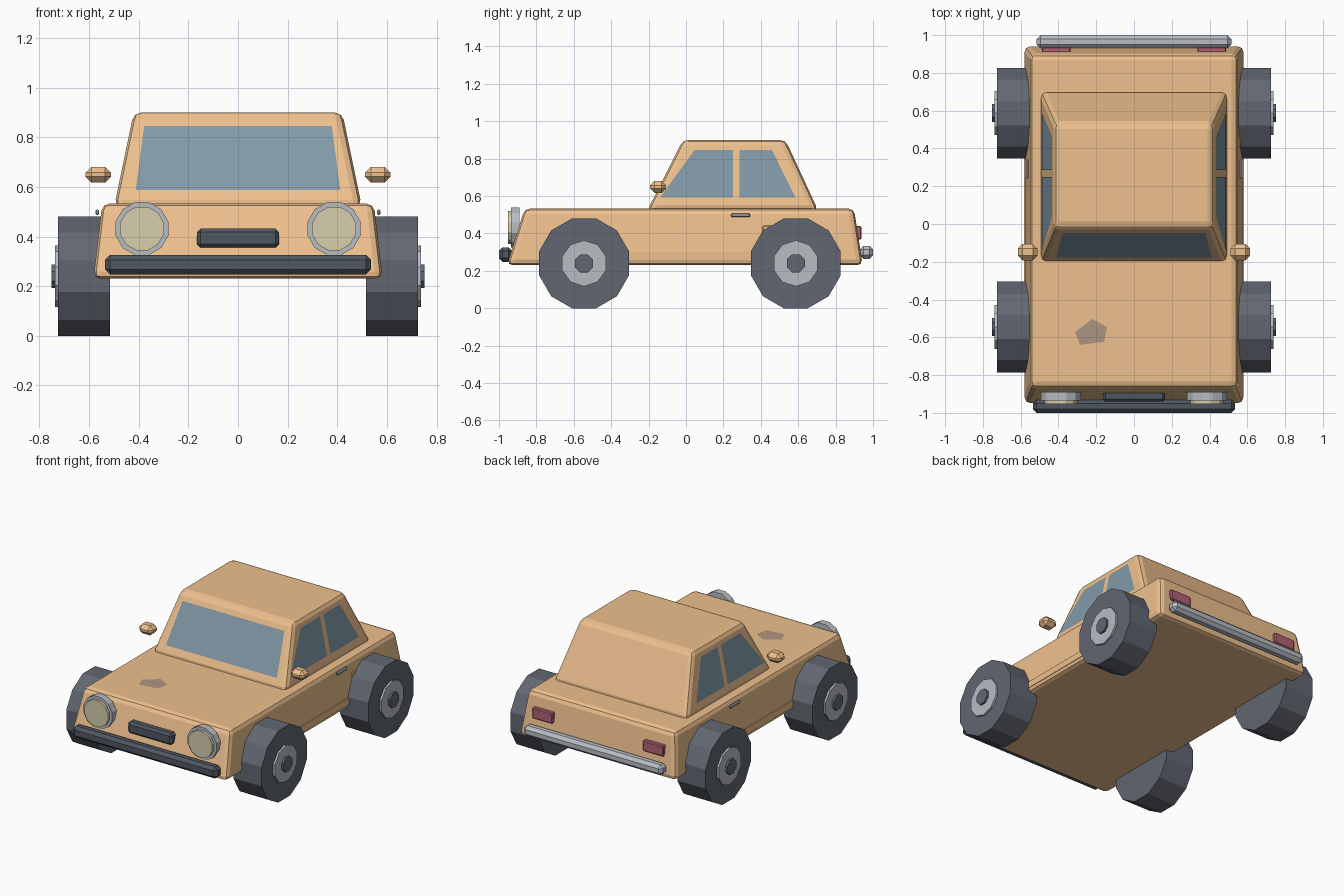
import bpy, bmesh, math
from mathutils import Matrix

if "Cube" in bpy.data.objects:
    bpy.data.objects.remove(bpy.data.objects["Cube"])


def material(name, rgb):
    m = bpy.data.materials.new(name)
    m.diffuse_color = (*rgb, 1)
    m.use_nodes = True
    m.node_tree.nodes["Principled BSDF"].inputs["Base Color"].default_value = m.diffuse_color
    return m


PAINT = material("paint", (0.86, 0.53, 0.27))
RUBBER = material("rubber", (0.12, 0.135, 0.165))
DARK = material("dark_trim", (0.08, 0.095, 0.12))
SILVER = material("silver", (0.48, 0.51, 0.55))
GLASS = material("glass", (0.22, 0.32, 0.39))
LENS = material("lens", (0.68, 0.62, 0.42))
RED = material("red_lens", (0.45, 0.12, 0.17))
PATCH = material("worn_paint", (0.42, 0.30, 0.22))


def finish(name, bm, mat, bevel=0, segments=1):
    bmesh.ops.recalc_face_normals(bm, faces=bm.faces)
    me = bpy.data.meshes.new(name)
    bm.to_mesh(me)
    bm.free()
    me.materials.append(mat)
    ob = bpy.data.objects.new(name, me)
    bpy.context.collection.objects.link(ob)
    if bevel:
        mod = ob.modifiers.new("bevel", 'BEVEL')
        mod.width, mod.segments = bevel, segments
    return ob


def taper_box(name, low, high, mat, bevel, segments=2):
    """low / high: (half width, front y, rear y, z)"""
    bm = bmesh.new()
    rings = [[bm.verts.new((x, y, z)) for x, y in ((-w, f), (w, f), (w, r), (-w, r))]
             for w, f, r, z in (low, high)]
    a, b = rings
    bm.faces.new(a)
    bm.faces.new(b)
    for i in range(4):
        j = (i + 1) % 4
        bm.faces.new((a[i], a[j], b[j], b[i]))
    return finish(name, bm, mat, bevel, segments)


def box(name, x, y, z, mat, bevel=0):
    bm = bmesh.new()
    bmesh.ops.create_cube(bm, size=1)
    for v in bm.verts:
        v.co = [(r[0] + r[1]) / 2 + c * (r[1] - r[0]) for c, r in zip(v.co, (x, y, z))]
    return finish(name, bm, mat, bevel)


def disc(name, axis, centre, radius, depth, sides, mat, bevel=0):
    bm = bmesh.new()
    bmesh.ops.create_cone(bm, cap_ends=True, segments=sides, radius1=radius,
                          radius2=radius, depth=depth)
    turn = Matrix.Rotation(math.pi / sides, 4, 'Z')
    tilt = Matrix.Rotation(math.pi / 2, 4, 'Y' if axis == 'x' else 'X')
    bm.transform(Matrix.Translation(centre) @ tilt @ turn)
    return finish(name, bm, mat, bevel)


def panel(name, points, mat):
    bm = bmesh.new()
    bm.faces.new([bm.verts.new(p) for p in points])
    return finish(name, bm, mat)


# Body and cabin
taper_box("body", (0.583, -0.957, 0.945, 0.23), (0.547, -0.863, 0.898, 0.533), PAINT, 0.03)
taper_box("cabin", (0.499, -0.208, 0.708, 0.52), (0.42, -0.017, 0.532, 0.90), PAINT, 0.03)


def cabin_x(z):
    return 0.499 - (z - 0.52) * 0.079 / 0.38 + 0.003


def cabin_y(z):
    return -0.208 + (z - 0.52) * 0.191 / 0.38 - 0.003


# Windscreen and worn patch on the bonnet
lo, hi = 0.588, 0.845
panel("windscreen", [(-0.412, cabin_y(lo), lo), (0.412, cabin_y(lo), lo),
                     (0.378, cabin_y(hi), hi), (-0.378, cabin_y(hi), hi)], GLASS)
panel("bonnet_patch", [(x, y, 0.5355) for x, y in
                       ((-0.312, -0.571), (-0.286, -0.64), (-0.159, -0.624),
                        (-0.143, -0.545), (-0.22, -0.503))], PATCH)

for side, s in (("left", -1), ("right", 1)):
    # Side windows
    lo = 0.593
    for part, (a, b, c, d) in (("front", (-0.138, 0.25, 0.25, 0.045)),
                               ("rear", (0.285, 0.585, 0.46, 0.285))):
        panel(f"{part}_window_{side}",
              [(s * cabin_x(z), y, z) for y, z in ((a, lo), (b, lo), (c, hi), (d, hi))], GLASS)
    # Wheels with hub and cap
    for end, y in (("front", -0.545), ("rear", 0.587)):
        disc(f"{end}_tyre_{side}", 'x', (s * 0.62, y, 0.24), 0.2485, 0.21, 12, RUBBER)
        disc(f"{end}_hub_{side}", 'x', (s * 0.72, y, 0.24), 0.123, 0.036, 10, SILVER)
        disc(f"{end}_cap_{side}", 'x', (s * 0.73, y, 0.24), 0.052, 0.044, 8, RUBBER)
    # Headlights and tail lights
    disc(f"headlight_ring_{side}", 'y', (s * 0.387, -0.912, 0.432), 0.11, 0.045, 12, SILVER)
    disc(f"headlight_lens_{side}", 'y', (s * 0.387, -0.938, 0.432), 0.091, 0.028, 12, LENS)
    x = sorted((s * 0.335, s * 0.487))
    box(f"tail_light_{side}", x, (0.89, 0.938), (0.368, 0.44), RED, 0.006)
    # Mirrors, door handles and sills
    x = sorted((s * 0.512, s * 0.615))
    box(f"mirror_{side}", x, (-0.192, -0.106), (0.617, 0.681), PAINT, 0.024)
    x = sorted((s * 0.559, s * 0.575))
    box(f"door_handle_{side}", x, (0.24, 0.342), (0.487, 0.508), SILVER, 0.005)
    x = sorted((s * 0.54, s * 0.582))
    box(f"sill_{side}", x, (-0.35, 0.40), (0.258, 0.30), PAINT)

# Fuel flap on the right side
box("fuel_flap", (0.54, 0.566), (0.41, 0.51), (0.35, 0.442), PAINT, 0.004)

# Grille and bumpers
box("grille", (-0.165, 0.165), (-0.94, -0.87), (0.355, 0.432), DARK, 0.014)
box("front_bumper", (-0.536, 0.536), (-1.0, -0.93), (0.248, 0.326), DARK, 0.02)
box("rear_bumper", (-0.515, 0.515), (0.93, 1.0), (0.264, 0.334), SILVER, 0.02)
